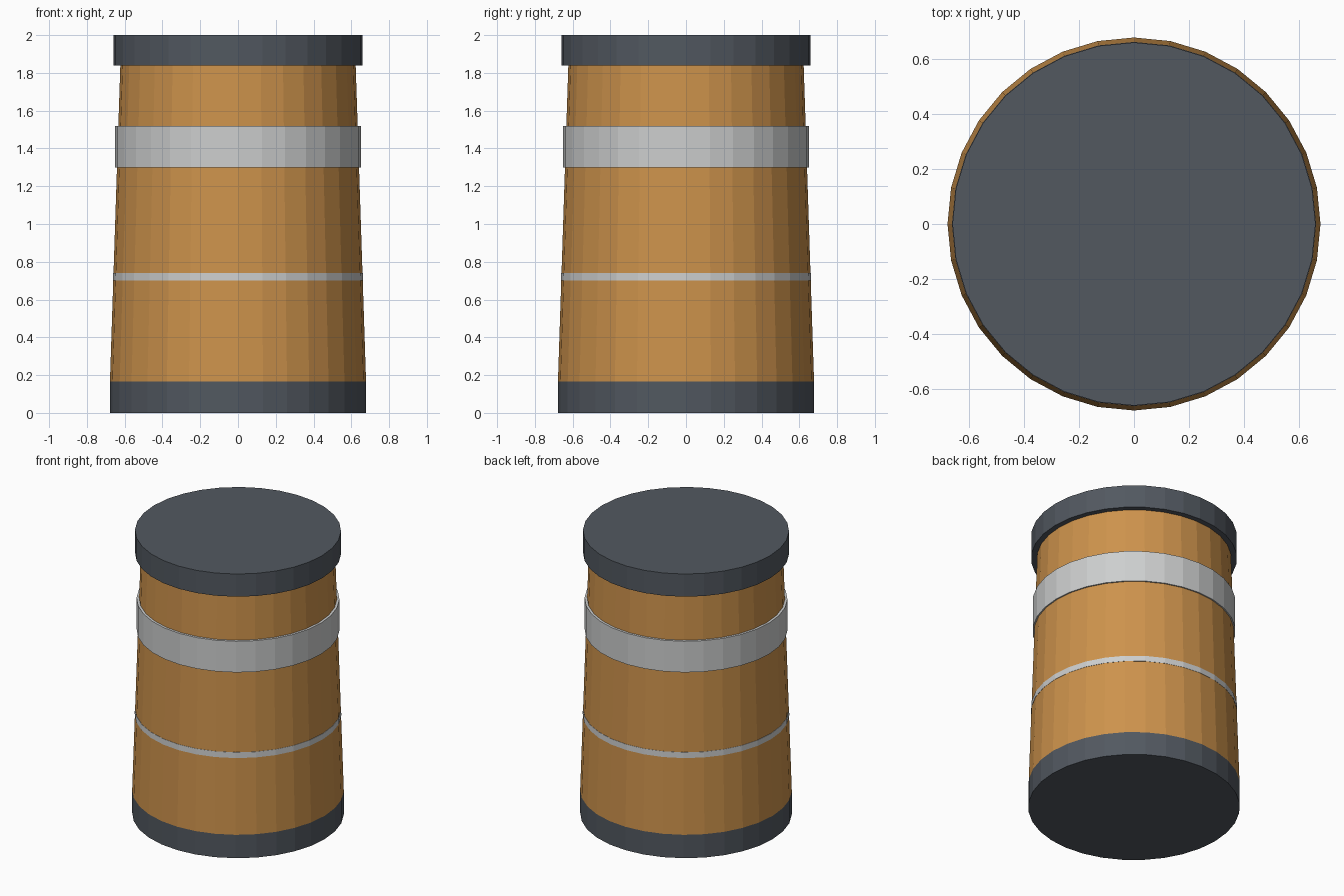
import bpy
import bmesh
import math

if "Cube" in bpy.data.objects:
    bpy.data.objects.remove(bpy.data.objects["Cube"])

SIDES = 32


def material(name, rgb):
    m = bpy.data.materials.new(name)
    m.diffuse_color = (*rgb, 1.0)
    m.use_nodes = True
    m.node_tree.nodes["Principled BSDF"].inputs["Base Color"].default_value = m.diffuse_color
    return m


ORANGE = material("amber_orange", (0.61, 0.29, 0.072))
SILVER = material("light_grey", (0.61, 0.62, 0.62))
DARK = material("dark_slate", (0.084, 0.098, 0.117))


def drum(name, z0, z1, r0, r1, mat):
    """Flat-faced round section between two heights, optionally tapered."""
    bm = bmesh.new()
    rings = []
    for z, r in ((z0, r0), (z1, r1)):
        rings.append([bm.verts.new((r * math.cos(math.tau * i / SIDES),
                                    r * math.sin(math.tau * i / SIDES), z))
                      for i in range(SIDES)])
    low, high = rings
    for i in range(SIDES):
        j = (i + 1) % SIDES
        bm.faces.new((low[i], low[j], high[j], high[i]))
    bm.faces.new(low[::-1])
    bm.faces.new(high)
    mesh = bpy.data.meshes.new(name)
    bm.to_mesh(mesh)
    bm.free()
    mesh.materials.append(mat)
    obj = bpy.data.objects.new(name, mesh)
    bpy.context.collection.objects.link(obj)
    return obj


# Base and lid
drum("base", 0.0, 0.165, 0.678, 0.678, DARK)
drum("lid", 1.84, 2.0, 0.66, 0.66, DARK)

# Tapered body
drum("body", 0.165, 1.84, 0.678, 0.623, ORANGE)

# Wide raised band and thin stripe
drum("wide_band", 1.30, 1.52, 0.65, 0.65, SILVER)
drum("thin_stripe", 0.70, 0.74, 0.662, 0.661, SILVER)
